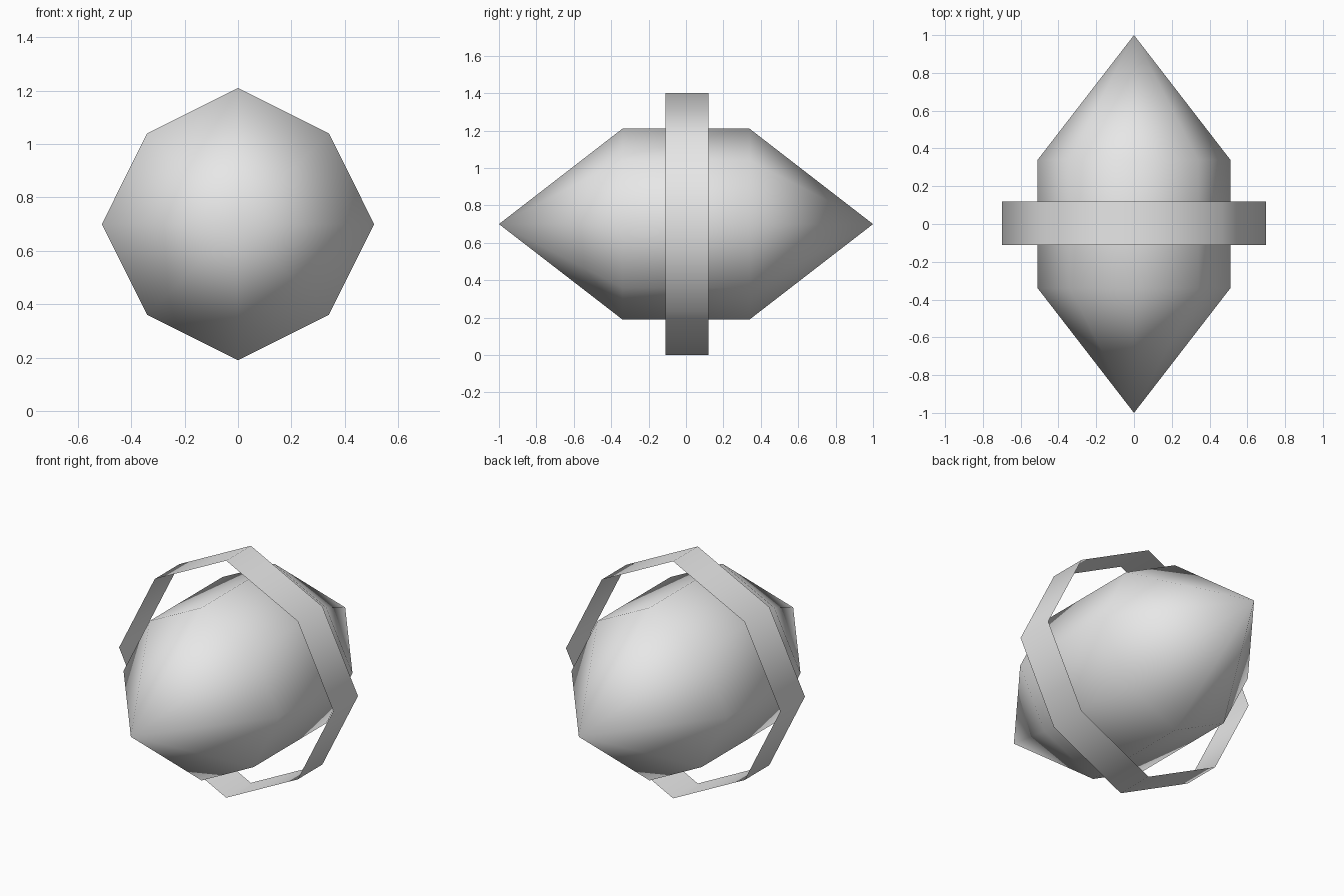
import bpy
import bmesh

cube = bpy.data.objects.get("Cube")
if cube:
    bpy.data.objects.remove(cube)

CENTRE_Z = 0.7

grey = bpy.data.materials.new("plain grey")
grey.use_nodes = True
grey.diffuse_color = (0.8, 0.8, 0.8, 1)
grey.node_tree.nodes["Principled BSDF"].inputs["Base Color"].default_value = (0.8, 0.8, 0.8, 1)


def octagon(bm, radius, y):
    """Eight points with corners on the axes and slightly drawn-in diagonals."""
    d = radius * 0.667
    corners = [(radius, 0), (d, d), (0, radius), (-d, d),
               (-radius, 0), (-d, -d), (0, -radius), (d, -d)]
    return [bm.verts.new((x, y, CENTRE_Z + z)) for x, z in corners]


def bridge(bm, front, back):
    for i in range(len(front)):
        j = (i + 1) % len(front)
        bm.faces.new((front[i], back[i], back[j], front[j]))


def finish(bm, name):
    mesh = bpy.data.meshes.new(name)
    bm.to_mesh(mesh)
    bm.free()
    mesh.materials.append(grey)
    mesh.shade_smooth()
    obj = bpy.data.objects.new(name, mesh)
    bpy.context.collection.objects.link(obj)


# Body: octagonal barrel with a pointed cone at each end
bm = bmesh.new()
front = octagon(bm, 0.51, -0.34)
back = octagon(bm, 0.51, 0.34)
bridge(bm, front, back)
front_tip = bm.verts.new((0, -1, CENTRE_Z))
back_tip = bm.verts.new((0, 1, CENTRE_Z))
for i in range(8):
    j = (i + 1) % 8
    bm.faces.new((front_tip, front[i], front[j]))
    bm.faces.new((back[i], back_tip, back[j]))
finish(bm, "pointed_body")

# Ring: thin open band floating around the middle
bm = bmesh.new()
bridge(bm, octagon(bm, 0.7, -0.11), octagon(bm, 0.7, 0.12))
finish(bm, "outer_ring")
